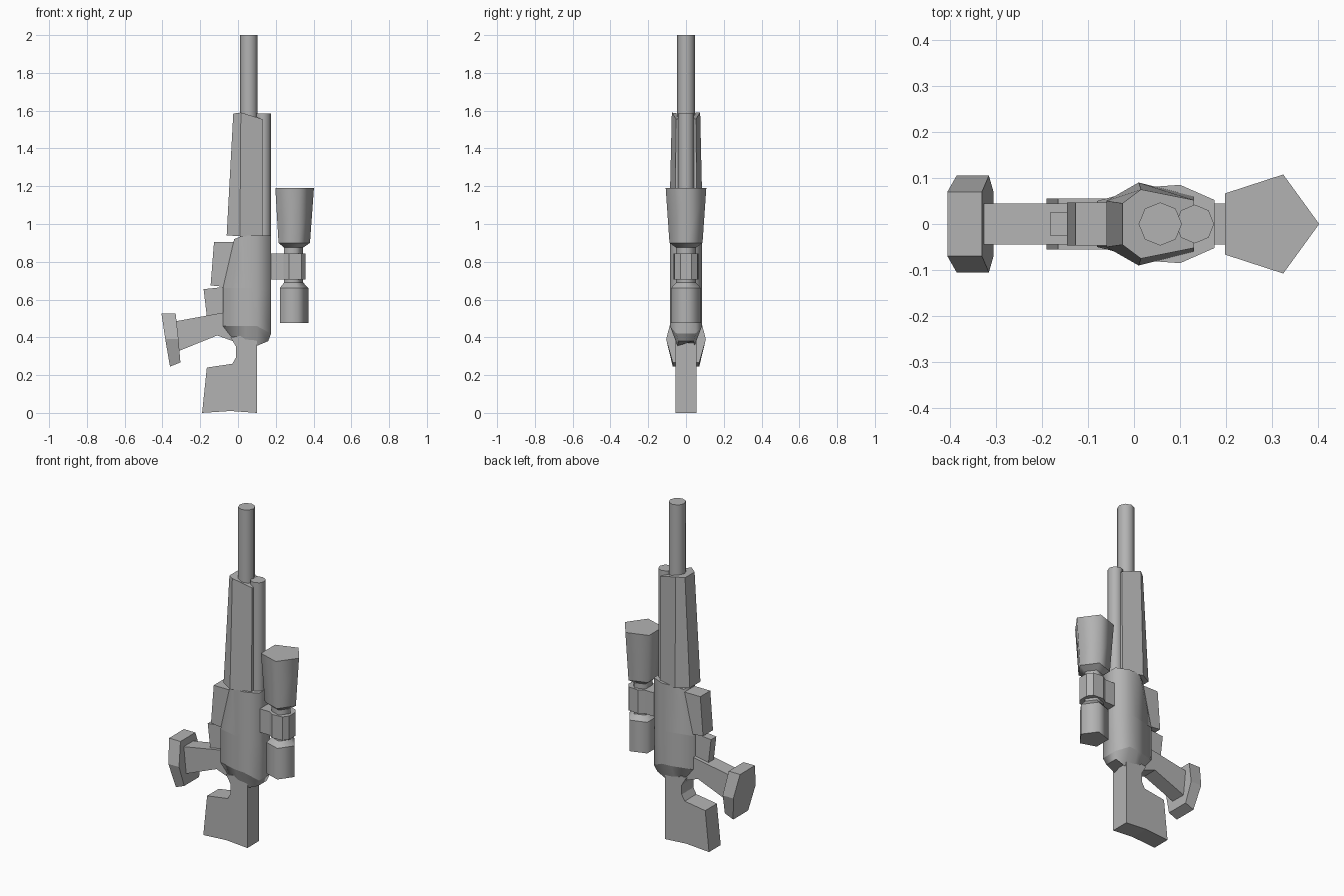
import bpy, bmesh
from math import cos, sin, tau

cube = bpy.data.objects.get("Cube")
if cube:
    bpy.data.objects.remove(cube)

grey = bpy.data.materials.new("gunmetal grey")
grey.use_nodes = True
colour = (0.45, 0.45, 0.45, 1)
grey.diffuse_color = colour
grey.node_tree.nodes["Principled BSDF"].inputs["Base Color"].default_value = colour


def loft(name, rings, smooth=False):
    """Skin closed rings; smooth shades around them but keeps ring edges sharp."""
    bm = bmesh.new()
    loops = [[bm.verts.new(p) for p in ring] for ring in rings]
    n = len(loops[0])
    for a, b in zip(loops, loops[1:]):
        for i in range(n):
            j = (i + 1) % n
            bm.faces.new((a[i], a[j], b[j], b[i])).smooth = smooth
    bm.faces.new(loops[0])
    bm.faces.new(loops[-1])
    for loop in loops:
        for i in range(n):
            bm.edges.get((loop[i - 1], loop[i])).smooth = False
    bmesh.ops.recalc_face_normals(bm, faces=bm.faces)
    mesh = bpy.data.meshes.new(name)
    bm.to_mesh(mesh)
    bm.free()
    mesh.materials.append(grey)
    obj = bpy.data.objects.new(name, mesh)
    bpy.context.collection.objects.link(obj)
    return obj


def plate(name, profile, half):
    """Side profile (x, z) given thickness across y."""
    return loft(name, [[(x, y, z) for x, z in profile] for y in (-half, half)])


def lathe(name, x, sides, steps):
    """Faceted round part along z from (radius, z) steps."""
    return loft(name, [[(x + r * cos(tau * i / sides), r * sin(tau * i / sides), z)
                        for i in range(sides)] for r, z in steps], True)


def mirrored(half):
    """Close a half section (x, y, z) across y = 0."""
    return half + [(x, -y, z) for x, y, z in reversed(half)]


# Barrel and the tube beside it
lathe("barrel", 0.057, 8, [(0.047, 0.93), (0.047, 2.0)])
lathe("lower_tube", 0.132, 8, [(0.042, 0.92), (0.042, 1.585)])

# Tapered handguard with a slanted muzzle end
loft("handguard", [
    mirrored([(-0.06, 0.05, 0.94), (0.01, 0.09, 0.935), (0.13, 0.06, 0.93)]),
    mirrored([(-0.025, 0.045, 1.585), (0.015, 0.075, 1.59), (0.13, 0.052, 1.555)])])

# Receiver body
loft("receiver", [
    mirrored([(-0.01, 0.045, 0.37), (0.04, 0.045, 0.36), (0.10, 0.045, 0.355), (0.16, 0.04, 0.38)]),
    mirrored([(-0.08, 0.05, 0.46), (0.04, 0.08, 0.46), (0.10, 0.085, 0.46), (0.175, 0.052, 0.42)]),
    mirrored([(-0.08, 0.05, 0.66), (0.04, 0.08, 0.66), (0.10, 0.085, 0.66), (0.175, 0.052, 0.66)]),
    mirrored([(-0.02, 0.05, 0.92), (0.03, 0.08, 0.94), (0.10, 0.085, 0.94), (0.175, 0.052, 0.94)])],
    True)

# Stock with a thumb cut-out
plate("stock", [(0.10, 0.0), (-0.04, 0.01), (-0.19, 0.0), (-0.165, 0.24), (-0.03, 0.26),
                (-0.01, 0.295), (-0.01, 0.35), (-0.04, 0.40), (0.10, 0.42)], 0.055)

# Magazine arm and blocks on the upper side
plate("side_arm", [(0.0, 0.545), (-0.33, 0.485), (-0.32, 0.325), (-0.11, 0.41), (0.0, 0.37)], 0.045)
plate("upper_block", [(0.0, 0.905), (-0.127, 0.905), (-0.145, 0.675), (-0.05, 0.665)], 0.047)
plate("lower_block", [(-0.04, 0.67), (-0.182, 0.655), (-0.165, 0.51), (-0.04, 0.50)], 0.025)

# Six-sided end pad
loft("end_pad", [
    [(x1, -0.07, 0.525), (x2, -0.105, 0.39), (x3, -0.07, zb),
     (x3, 0.07, zb), (x2, 0.105, 0.39), (x1, 0.07, 0.525)]
    for x1, x2, x3, zb in ((-0.405, -0.385, -0.36, 0.245), (-0.33, -0.315, -0.305, 0.267))])

# Scope and its mount
lathe("scope", 0.289, 5, [
    (0.084, 0.475), (0.084, 0.66), (0.056, 0.69), (0.056, 0.875), (0.092, 0.90), (0.113, 1.19)])
mount = [(0.14, 0.045), (0.24, 0.045), (0.27, 0.065), (0.335, 0.06), (0.358, 0.03)]
loft("scope_mount", [mirrored([(x, y, z) for x, y in mount]) for z in (0.705, 0.845)])
